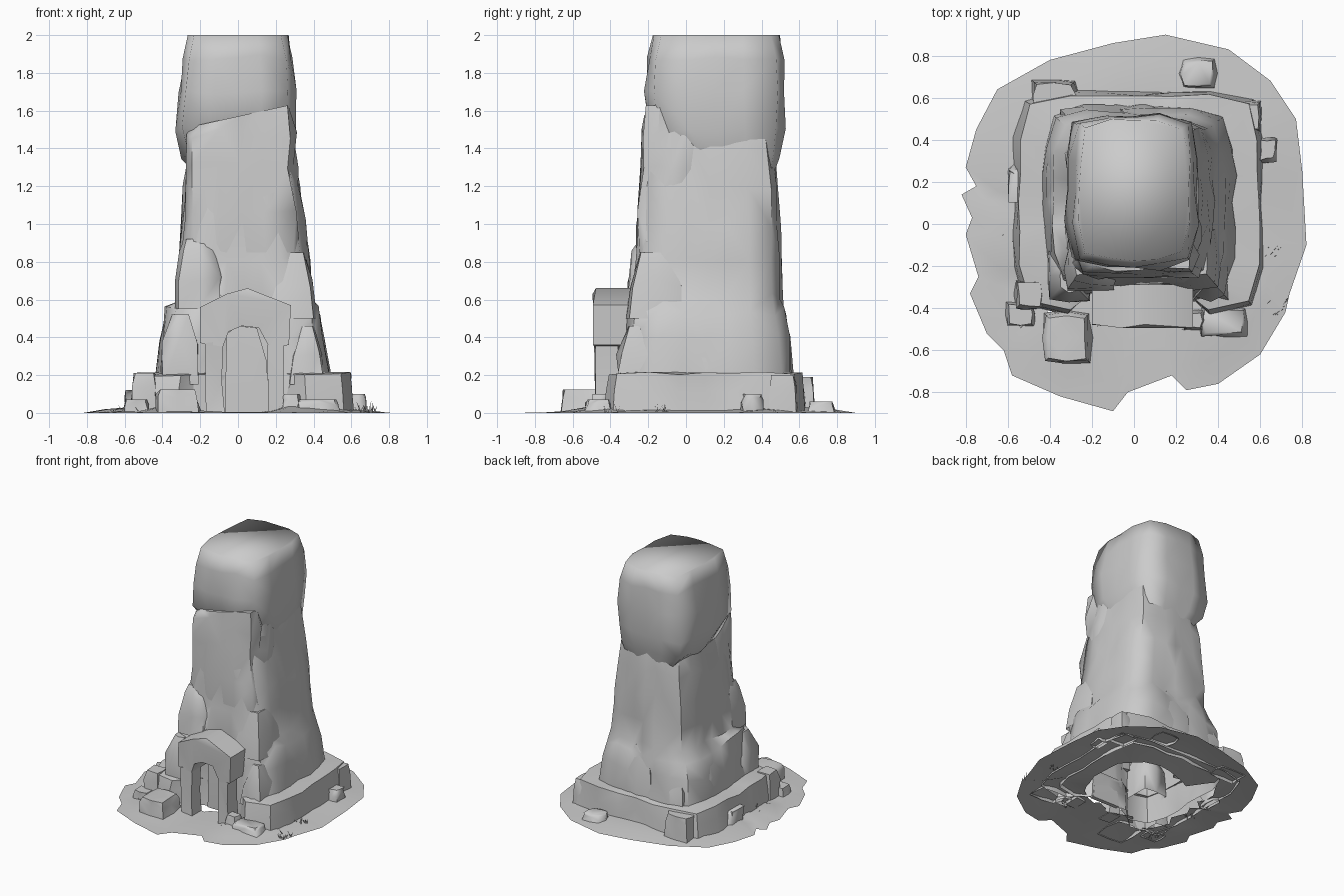
import bpy, bmesh, math, random
from mathutils import Vector

if "Cube" in bpy.data.objects:
    bpy.data.objects.remove(bpy.data.objects["Cube"])

random.seed(5)
stone = bpy.data.materials.new("grey stone")
stone.diffuse_color = (0.6, 0.6, 0.6, 1)
stone.use_nodes = True
stone.node_tree.nodes["Principled BSDF"].inputs["Base Color"].default_value = stone.diffuse_color


def finish(bm, name, angle=38):
    bmesh.ops.recalc_face_normals(bm, faces=bm.faces)
    mesh = bpy.data.meshes.new(name)
    bm.to_mesh(mesh)
    bm.free()
    mesh.materials.append(stone)
    ob = bpy.data.objects.new(name, mesh)
    bpy.context.collection.objects.link(ob)
    bpy.ops.object.select_all(action='DESELECT')
    ob.select_set(True)
    bpy.context.view_layer.objects.active = ob
    bpy.ops.object.shade_smooth_by_angle(angle=math.radians(angle))
    return ob


def rock(name, sections, n=16, power=6, jitter=0.02, tilt=0.0, angle=45, top=True):
    """Loft squarish rings (z, x0, x1, y0, y1[, dent]); dent pushes the front middle in."""
    bm = bmesh.new()
    rings = []
    for k, (z, x0, x1, y0, y1, *dent) in enumerate(sections):
        ring = []
        for i in range(n):
            a = 2 * math.pi * i / n
            c, s = math.cos(a), math.sin(a)
            r = (abs(c) ** power + abs(s) ** power) ** (-1 / power)
            r -= random.uniform(0, jitter) / (0.5 * min(x1 - x0, y1 - y0))
            x = (x0 + x1) / 2 + c * r * (x1 - x0) / 2
            y = (y0 + y1) / 2 + s * r * (y1 - y0) / 2
            if dent and s < 0 and -0.2 < x < 0.24:
                y += dent[0]
            if k == len(sections) - 1:
                z_off = tilt * x
            else:
                z_off = random.uniform(-.9, .9) * jitter if k else 0
            ring.append(bm.verts.new((x, y, z + z_off)))
        rings.append(ring)
    for a, b in zip(rings, rings[1:]):
        for i in range(n):
            j = (i + 1) % n
            if random.random() < 0.5:
                bm.faces.new((a[i], a[j], b[j])); bm.faces.new((a[i], b[j], b[i]))
            else:
                bm.faces.new((a[i], a[j], b[i])); bm.faces.new((a[j], b[j], b[i]))
    if top:
        bm.faces.new(rings[-1])
    return finish(bm, name, angle)


def boulder(name, x0, x1, y0, y1, h):
    d = 0.10 * min(x1 - x0, y1 - y0)
    return rock(name, [(0, x0, x1, y0, y1),
                       (h * 0.7, x0 + d * .4, x1 - d * .4, y0 + d * .4, y1 - d * .4),
                       (h, x0 + d, x1 - d, y0 + d, y1 - d)], n=8, power=6, jitter=0.02, angle=60)


# Ground apron: irregular outline with an open middle under the hollow tower
outline = [(.82, -.1), (.80, .25), (.77, .5), (.65, .68), (.45, .83), (.15, .9), (-.1, .86),
           (-.4, .78), (-.65, .64), (-.75, .45), (-.8, .27), (-.75, .18), (-.82, .14),
           (-.77, .03), (-.8, -.05), (-.74, -.25), (-.78, -.33), (-.7, -.52), (-.62, -.6),
           (-.58, -.72), (-.35, -.82), (-.1, -.89), (-.03, -.8), (.18, -.72), (.25, -.79),
           (.4, -.76), (.6, -.62), (.72, -.42), (.74, -.33)]
bm = bmesh.new()
rings = []
for scale, z in ((1, 0), (0.86, 0.012), (0.67, 0.025), (0.42, 0.01)):
    rings.append([bm.verts.new((x * scale, y * scale,
                  z * (0.2 if abs(x) < 0.3 and y < 0 else random.uniform(0.3, 1.7))))
                  for x, y in outline])
for k, (a, b) in enumerate(zip(rings, rings[1:])):
    for i, (x, y) in enumerate(outline):
        j = (i + 1) % len(a)
        if k < 2 or y < -.6 or x > .6 or y > .75:
            bm.faces.new((a[i], a[j], b[j], b[i]))
bmesh.ops.delete(bm, geom=[v for v in bm.verts if not v.link_faces], context='VERTS')
finish(bm, "ground_apron", 60)

# Base ledge, then the rough shoulder and trunk in one skin
rock("base_ledge", [(0, -.58, .62, -.44, .64, .17), (.11, -.565, .61, -.43, .63, .17),
                    (.205, -.55, .60, -.415, .62, .16), (.215, -.42, .47, -.33, .54, .08)],
     n=24, power=8, jitter=.015, angle=40, top=False)
rock("tower", [(0, -.45, .50, -.37, .58, .09), (.215, -.44, .49, -.365, .575, .09),
               (.40, -.42, .465, -.345, .555, .07), (.54, -.39, .44, -.325, .535, .04),
               (.61, -.335, .405, -.295, .515), (.80, -.325, .385, -.28, .51),
               (1.0, -.315, .36, -.27, .505), (1.2, -.295, .33, -.25, .50),
               (1.40, -.275, .31, -.23, .475), (1.54, -.25, .29, -.20, .45)],
     n=24, jitter=.03, angle=55)
# Overhanging cap and the slab in front of it
rock("cap_rock", [(1.26, -.22, .25, .05, .47), (1.36, -.30, .29, -.08, .50),
                  (1.50, -.335, .31, -.20, .53), (1.70, -.32, .31, -.225, .53),
                  (1.88, -.295, .295, -.21, .525), (2.0, -.27, .27, -.185, .505)],
     n=16, jitter=.02, angle=95)
rock("front_slab", [(.85, -.30, .35, -.27, .0), (1.05, -.31, .345, -.275, .05),
                    (1.3, -.295, .325, -.26, .1), (1.48, -.28, .315, -.25, .1),
                    (1.57, -.26, .295, -.23, .06)], n=16, jitter=.03, tilt=.22, angle=55)
# Weathered lumps on the front face
rock("left_knob", [(.55, -.34, -.08, -.34, -.1), (.70, -.335, -.06, -.325, -.1),
                   (.84, -.325, -.08, -.30, -.1), (.92, -.29, -.14, -.26, -.12)],
     n=8, jitter=.03)
rock("right_lump", [(.5, .1, .42, -.32, .0), (.68, .12, .40, -.30, .0),
                    (.85, .2, .37, -.27, -.05)], n=8, jitter=.03)

# Crags leaning against the shoulder
for i, (x0, x1, y0, y1, h) in enumerate([
        (-.43, -.19, -.39, -.1, .52), (.26, .47, -.39, -.1, .46), (.3, .485, .0, .3, .48),
        (-.435, -.25, .1, .4, .52), (-.1, .2, .35, .575, .58), (-.38, -.12, .35, .57, .44)]):
    rock(f"crag_{i}", [(.15, x0, x1, y0, y1), (h * .7, x0 + .01, x1 - .01, y0 + .01, y1 - .01),
                       (h, x0 + .06, x1 - .06, y0 + .06, y1 - .06)], n=8, jitter=.03, angle=60)


def prism(name, profile, y0, y1):
    """Front profile in x and z, given thickness in y with chipped faces."""
    bm = bmesh.new()
    front = [bm.verts.new((x, y0 + random.uniform(-.01, .01), z)) for x, z in profile]
    back = [bm.verts.new((x, y1 + random.uniform(-.01, .01), z)) for x, z in profile]
    bm.faces.new(front)
    bm.faces.new(back[::-1])
    for i in range(len(front)):
        j = (i + 1) % len(front)
        bm.faces.new((front[i], back[i], back[j], front[j]))
    bmesh.ops.triangulate(bm, faces=[f for f in bm.faces if len(f.verts) > 4])
    return finish(bm, name, 50)


# Cave entrance: lintel, two posts and the sloping back wall
prism("lintel", [(-.2, .37), (-.2, .56), (-.06, .63), (.05, .66), (.28, .57), (.27, .36),
                 (.17, .34), (.11, .45), (.02, .46), (-.05, .43), (-.08, .35)], -.485, -.28)
prism("left_post", [(-.17, 0), (-.175, .37), (-.08, .38), (-.085, .16), (-.07, 0)], -.48, -.36)
prism("right_post", [(.16, 0), (.155, .36), (.245, .36), (.24, .18), (.25, 0)], -.48, -.36)
prism("cave_wall", [(-.07, 0), (-.06, .42), (.0, .46), (.1, .45), (.15, .28), (.17, 0)],
      -.29, -.25)

# Loose boulders around the foot
for i, (x0, x1, y0, y1, h) in enumerate([
        (-.45, -.19, -.68, -.40, .125), (.30, .56, -.55, -.38, .07),
        (-.51, -.25, .52, .70, .19), (.21, .40, .63, .80, .06),
        (.58, .69, .28, .42, .10), (-.61, -.52, .08, .29, .12),
        (-.62, -.46, -.50, -.36, .07), (.22, .34, -.52, -.40, .10),
        (.45, .62, .42, .60, .20), (-.58, -.42, -.42, -.25, .21)]):
    boulder(f"boulder_{i}", x0, x1, y0, y1, h)

# Grass tufts
bm = bmesh.new()
for cx, cy in ((-.55, -.45), (.24, -.5), (.66, -.13), (.69, -.4), (-.57, -.04)):
    for _ in range(9):
        x, y = cx + random.uniform(-.04, .04), cy + random.uniform(-.04, .04)
        lean, h = random.uniform(-.03, .03), random.uniform(.03, .07)
        bm.faces.new([bm.verts.new(p) for p in
                      ((x - .004, y, 0), (x + .004, y + .003, 0), (x + lean, y + lean, h))])
finish(bm, "grass_tufts")
